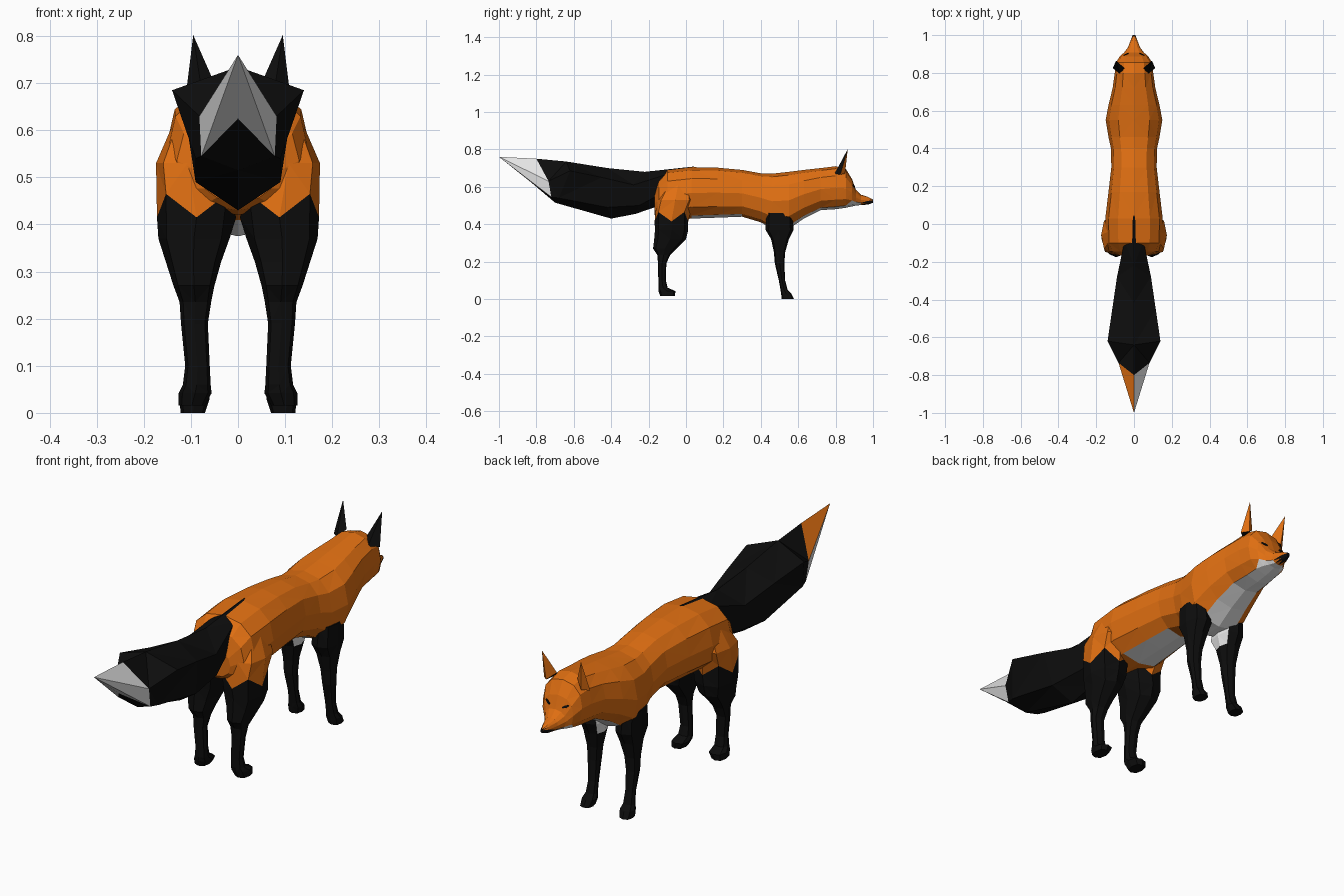
import bpy, bmesh, math
from mathutils import Vector

if "Cube" in bpy.data.objects:
    bpy.data.objects.remove(bpy.data.objects["Cube"], do_unlink=True)


def material(name, rgb):
    m = bpy.data.materials.new(name)
    m.use_nodes = True
    m.diffuse_color = (*rgb, 1)
    m.node_tree.nodes["Principled BSDF"].inputs["Base Color"].default_value = (*rgb, 1)
    return m


MATS = [material("orange_fur", (0.75, 0.16, 0.006)),
        material("black_fur", (0.004, 0.004, 0.004)),
        material("white_fur", (0.8, 0.8, 0.8))]
ORANGE, BLACK, WHITE = range(3)


def loft(name, rings, rule):
    """Skin equal-length rings, cap both ends, colour faces by rule(centre, normal)."""
    bm = bmesh.new()
    rows = [[bm.verts.new(p) for p in ring] for ring in rings]
    n = len(rows[0])
    for a, b in zip(rows, rows[1:]):
        for i in range(n):
            j = (i + 1) % n
            bm.faces.new((a[i], a[j], b[j], b[i]))
    bm.faces.new(rows[0])
    bm.faces.new(rows[-1])
    bmesh.ops.remove_doubles(bm, verts=bm.verts, dist=1e-5)
    bmesh.ops.triangulate(bm, faces=bm.faces)
    bmesh.ops.recalc_face_normals(bm, faces=bm.faces)
    bm.normal_update()
    for f in bm.faces:
        f.material_index = rule(f.calc_center_median(), f.normal)
    mesh = bpy.data.meshes.new(name)
    bm.to_mesh(mesh)
    bm.free()
    for m in MATS:
        mesh.materials.append(m)
    ob = bpy.data.objects.new(name, mesh)
    bpy.context.collection.objects.link(ob)
    return ob


def oval(n, power=0.85):
    """Points of a slightly squared unit oval, starting at the top."""
    pts = []
    for i in range(n):
        t = 2 * math.pi * i / n
        s, c = math.sin(t), math.cos(t)
        pts.append((math.copysign(abs(s) ** power, s), math.copysign(abs(c) ** power, c)))
    return pts


# Body and head: y, top, bottom, half width
BODY = [(-.168, .57, .45, .08), (-.145, .64, .43, .13), (-.10, .69, .42, .15),
        (.03, .705, .43, .152), (.17, .702, .435, .135), (.30, .69, .44, .12),
        (.40, .672, .41, .122), (.46, .67, .375, .135), (.55, .68, .375, .15),
        (.63, .69, .43, .135), (.72, .70, .475, .113), (.80, .71, .48, .102),
        (.855, .695, .488, .095), (.888, .64, .495, .075), (.908, .585, .50, .052),
        (.935, .558, .502, .032), (.975, .545, .505, .017), (1.0, .532, .515, .007)]


def body_rule(c, n):
    if c.y > .95 and (n.z < 0 or c.y > .99):
        return BLACK
    under = n.z < -.45 and abs(c.x) < .055
    if under and (.03 < c.y < .3 or .44 < c.y < .93):
        return WHITE
    return ORANGE


body = loft("body_and_head",
            [[(x * w, y, (top + bot) / 2 + z * (top - bot) / 2) for x, z in oval(12)]
             for y, top, bot, w in BODY], body_rule)

# Tail half sections: top, side, lower side, bottom
TAIL = [[(0, .05, .709), (.05, -.09, .67), (.05, -.12, .57), (0, -.14, .50)],
        [(0, -.22, .68), (.09, -.28, .61), (.07, -.25, .50), (0, -.27, .455)],
        [(0, -.42, .70), (.115, -.45, .65), (.09, -.42, .49), (0, -.40, .43)],
        [(0, -.64, .735), (.14, -.62, .685), (.09, -.68, .54), (0, -.70, .515)]]
TAIL_END = [(0, -.80, .75), (.082, -.735, .63), (.078, -.72, .545), (0, -.83, .625)]


def full_section(half):
    return half + [(-x, y, z) for x, y, z in half[2:0:-1]]


loft("tail", [full_section(h) for h in TAIL + [TAIL_END]], lambda c, n: BLACK)
loft("tail_tip", [full_section(TAIL_END), [(0, -1, .76)] * 5 + [(0, -1, .7599)]],
     lambda c, n: ORANGE if c.x < 0 and n.z < -.3 else WHITE)

# Legs: z, back y, front y, inner x, outer x
HIND = [(.62, -.10, .02, .06, .135), (.53, -.155, .04, .04, .174),
        (.44, -.168, .012, .004, .172), (.37, -.166, .012, .018, .169),
        (.32, -.17, .0, .036, .153), (.27, -.176, -.05, .05, .137),
        (.235, -.153, -.085, .057, .124), (.19, -.15, -.105, .064, .121),
        (.10, -.148, -.108, .06, .112), (.06, -.148, -.098, .058, .117),
        (.042, -.147, -.056, .056, .126), (.016, -.138, -.06, .07, .126)]
FORE = [(.46, .43, .57, .05, .135), (.37, .425, .575, .035, .137),
        (.32, .455, .55, .045, .13), (.25, .47, .53, .06, .122),
        (.19, .475, .526, .066, .12), (.10, .496, .53, .068, .112),
        (.05, .505, .543, .066, .116), (.03, .508, .562, .06, .124),
        (.0, .512, .577, .07, .122)]


def leg_rings(table, side, zigzag_z):
    rings = []
    for z, y0, y1, x0, x1 in table:
        ring = []
        for k, (u, v) in enumerate(oval(8, .75)):
            zig = (.025 if k % 2 else -.025) if z == zigzag_z else 0
            ring.append((side * ((x0 + x1) / 2 + u * (x1 - x0) / 2),
                         (y0 + y1) / 2 + v * (y1 - y0) / 2, z + zig))
        rings.append(ring)
    return rings


for side, label in ((1, "left"), (-1, "right")):
    loft(label + "_hind_leg", leg_rings(HIND, side, .44),
         lambda c, n: ORANGE if c.z > .445 else BLACK)
    loft(label + "_foreleg", leg_rings(FORE, side, None),
         lambda c, n: WHITE if c.z > .335 and n.x * side < -.5 else BLACK)

    # Ear: orange towards the nose, black behind
    base = [(.05, .825, .70), (.075, .795, .67), (.112, .825, .665), (.085, .85, .67)]
    loft(label + "_ear",
         [[(side * x, y, z) for x, y, z in base],
          [(side * .095, .865, .802)] * 4],
         lambda c, n: ORANGE if n.y > .2 else BLACK)

    # Eye: slim slanted plate resting on the face
    ok, spot, normal, _ = body.closest_point_on_mesh(Vector((side * .05, .92, .61)))
    across = Vector((side, -.4, .45))
    across = (across - normal * across.dot(normal)).normalized()
    up = normal.cross(across)
    outline = [spot + across * .016 * u + up * .005 * v for u, v in oval(6)]
    loft(label + "_eye", [[p - normal * .002 for p in outline],
                          [p + normal * .003 for p in outline]], lambda c, n: BLACK)
